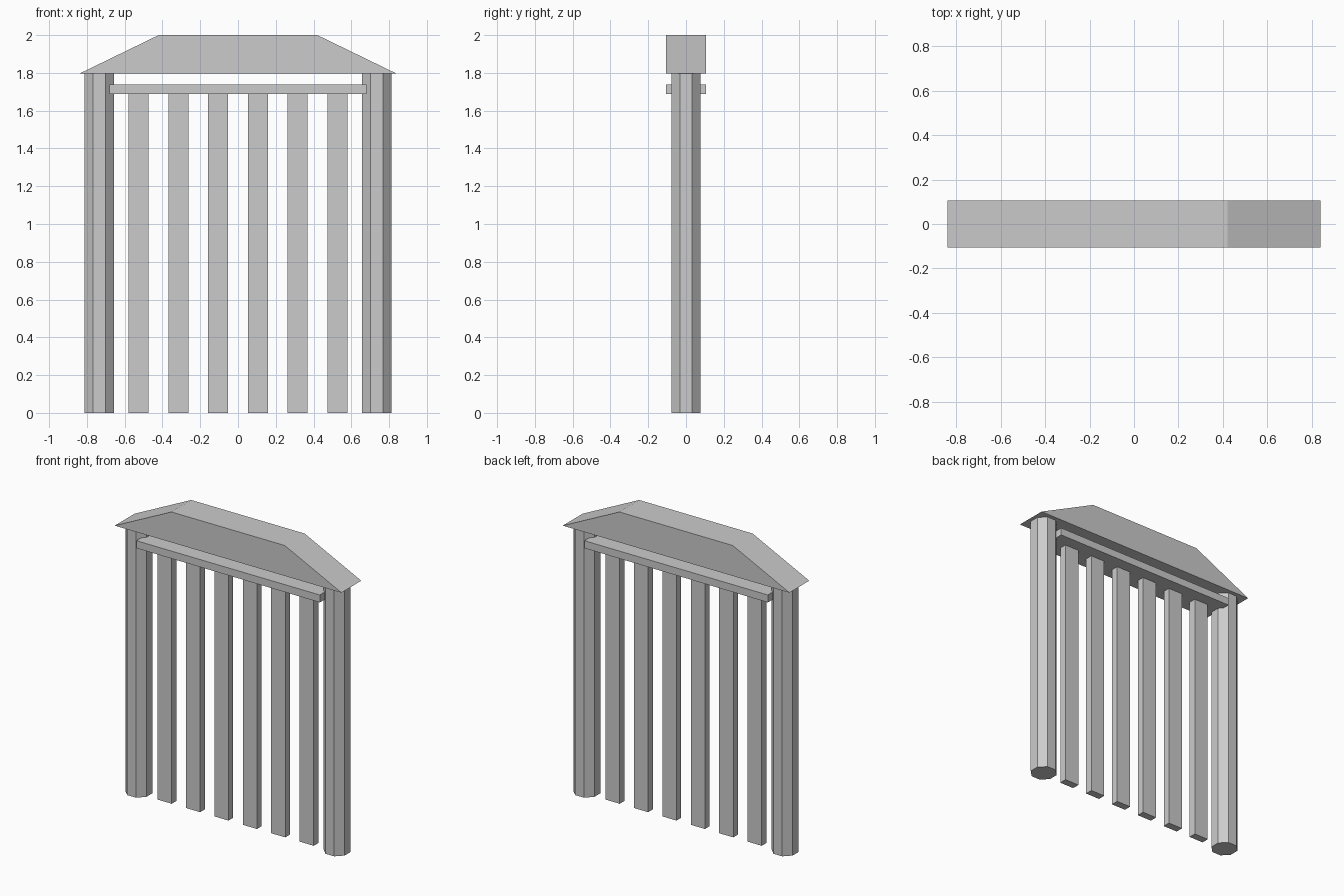
import bpy
import math

if "Cube" in bpy.data.objects:
    bpy.data.objects.remove(bpy.data.objects["Cube"])


def box(name, size, center):
    bpy.ops.mesh.primitive_cube_add(size=1, location=center)
    ob = bpy.context.object
    ob.name = name
    ob.scale = size
    bpy.ops.object.transform_apply(location=False, rotation=False, scale=True)
    return ob


def prism_y(name, profile, half_depth):
    # Extrude an x-z profile symmetrically along y
    n = len(profile)
    verts = [(x, y, z) for y in (-half_depth, half_depth) for x, z in profile]
    faces = [tuple(range(n)), tuple(range(2 * n - 1, n - 1, -1))]
    faces += [(i, i + n, (i + 1) % n + n, (i + 1) % n) for i in range(n)]
    mesh = bpy.data.meshes.new(name)
    mesh.from_pydata(verts, [], faces)
    ob = bpy.data.objects.new(name, mesh)
    bpy.context.collection.objects.link(ob)
    return ob


ROOF_Z = 1.796

# Trapezoid roof
prism_y("roof", [(-0.84, ROOF_Z), (0.84, ROOF_Z), (0.42, 2.0), (-0.42, 2.0)], 0.105)

# Octagonal posts, flat side to the front
for side, x in (("left", -0.735), ("right", 0.735)):
    bpy.ops.mesh.primitive_cylinder_add(
        vertices=8, radius=0.078 / math.cos(math.pi / 8), depth=ROOF_Z,
        location=(x, 0, ROOF_Z / 2), rotation=(0, 0, math.pi / 8))
    bpy.context.object.name = side + "_post"

# Cross beam
box("cross_beam", (1.36, 0.21, 0.05), (0, 0, 1.713))

# Vertical bars hanging below the beam
for i in range(6):
    box(f"bar_{i + 1}", (0.105, 0.05, 1.688), ((i - 2.5) * 0.2105, 0, 0.844))
